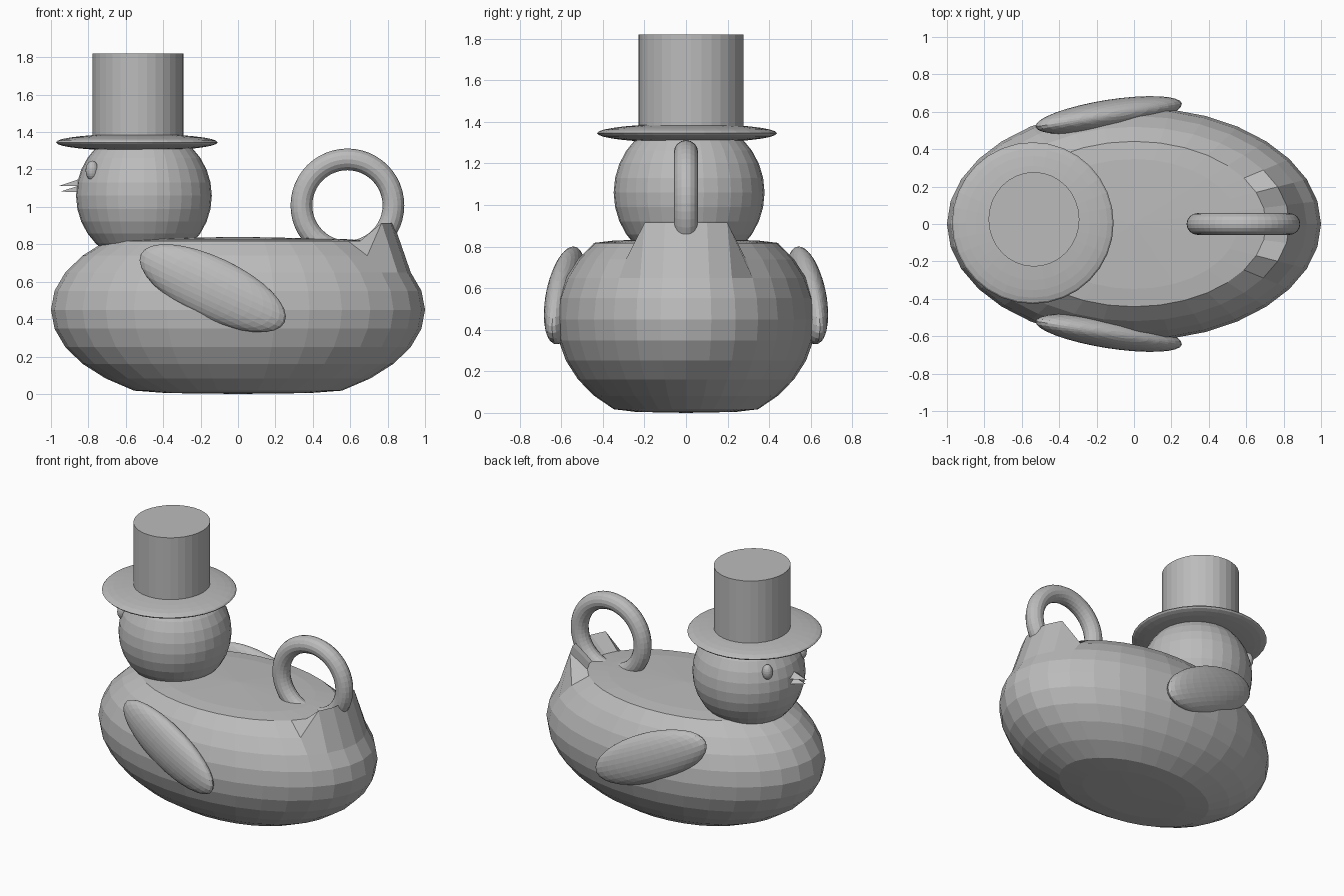
import bpy, bmesh, math
from mathutils import Matrix, Vector

if "Cube" in bpy.data.objects:
    bpy.data.objects.remove(bpy.data.objects["Cube"])

grey = bpy.data.materials.new("plain_grey")
grey.diffuse_color = (0.5, 0.5, 0.5, 1)
grey.use_nodes = True
grey.node_tree.nodes["Principled BSDF"].inputs["Base Color"].default_value = grey.diffuse_color


def finish(name, bm):
    bmesh.ops.recalc_face_normals(bm, faces=bm.faces)
    me = bpy.data.meshes.new(name)
    bm.to_mesh(me)
    bm.free()
    me.materials.append(grey)
    ob = bpy.data.objects.new(name, me)
    bpy.context.collection.objects.link(ob)
    return ob


def ellipsoid(name, centre, radii, rot=Matrix(), seg=32, rings=16):
    bm = bmesh.new()
    bmesh.ops.create_uvsphere(bm, u_segments=seg, v_segments=rings, radius=1)
    bm.transform(Matrix.Translation(centre) @ rot @ Matrix.Diagonal((*radii, 1)))
    return finish(name, bm)


# Body: squashed sphere with flattened top and base, tail pulled up at the back
bm = bmesh.new()
bmesh.ops.create_uvsphere(bm, u_segments=32, v_segments=16, radius=1)
for v in bm.verts:
    r = math.hypot(v.co.x, v.co.y)
    ang = abs(math.degrees(math.atan2(v.co.y, v.co.x)))
    z = 0.45 + 0.52 * v.co.z
    if z > 0.83:
        z = 0.84 - 0.02 * r
        if abs(r - 0.707) < 0.02:
            z = 0.82
    elif z < 0.01:
        z = 0.012 * r
    if v.co.z > 0 and abs(r - 0.831) < 0.02 and ang < 23:
        z = 0.915
    v.co = (v.co.x, v.co.y * 0.625, z)
finish("body", bm)

# Head
ellipsoid("head", (-0.503, 0.015, 1.06), (0.363, 0.363, 0.363))

# Wings and eyes, mirrored
for s, side in ((-1, "right"), (1, "left")):
    turn = Matrix.Rotation(s * math.radians(9), 4, 'Z') @ Matrix.Rotation(math.radians(25), 4, 'Y')
    ellipsoid(side + "_wing", (-0.135, s * 0.582, 0.565), (0.43, 0.082, 0.165), turn)
    ellipsoid(side + "_eye", (-0.78, 0.015 + s * 0.19, 1.195), (0.035, 0.035, 0.052), seg=16, rings=10)

# Hat brim and crown
ellipsoid("hat_brim", (-0.541, 0.005, 1.345), (0.432, 0.432, 0.046))
bm = bmesh.new()
bmesh.ops.create_cone(bm, cap_ends=True, segments=32, radius1=0.243, radius2=0.243, depth=0.48)
bm.transform(Matrix.Translation((-0.535, 0.025, 1.58)) @ Matrix.Diagonal((1, 1.04, 1, 1)))
finish("hat_crown", bm)

# Beak: two flattened wedges
for name, z, tip in (("upper_beak", 1.125, (-0.957, 0.015, 1.112)),
                     ("lower_beak", 1.09, (-0.95, 0.015, 1.082))):
    bm = bmesh.new()
    base = [bm.verts.new((-0.845, 0.015 + y, z + h))
            for y, h in ((-0.055, -0.012), (0.055, -0.012), (0, 0.025))]
    end = bm.verts.new(tip)
    bm.faces.new(base)
    for i in range(3):
        bm.faces.new((base[i], base[(i + 1) % 3], end))
    finish(name, bm)

# Ring handle: circle swept round an axis along y
bm = bmesh.new()
M, N = 48, 16
grid = []
for i in range(M):
    a = 2 * math.pi * i / M
    row = []
    for j in range(N):
        b = 2 * math.pi * j / N
        r = 0.246 + 0.058 * math.cos(b)
        row.append(bm.verts.new((0.585 + r * math.cos(a), 0.058 * math.sin(b), 1.008 + r * math.sin(a))))
    grid.append(row)
for i in range(M):
    for j in range(N):
        k, l = (i + 1) % M, (j + 1) % N
        bm.faces.new((grid[i][j], grid[k][j], grid[k][l], grid[i][l]))
finish("ring_handle", bm)
